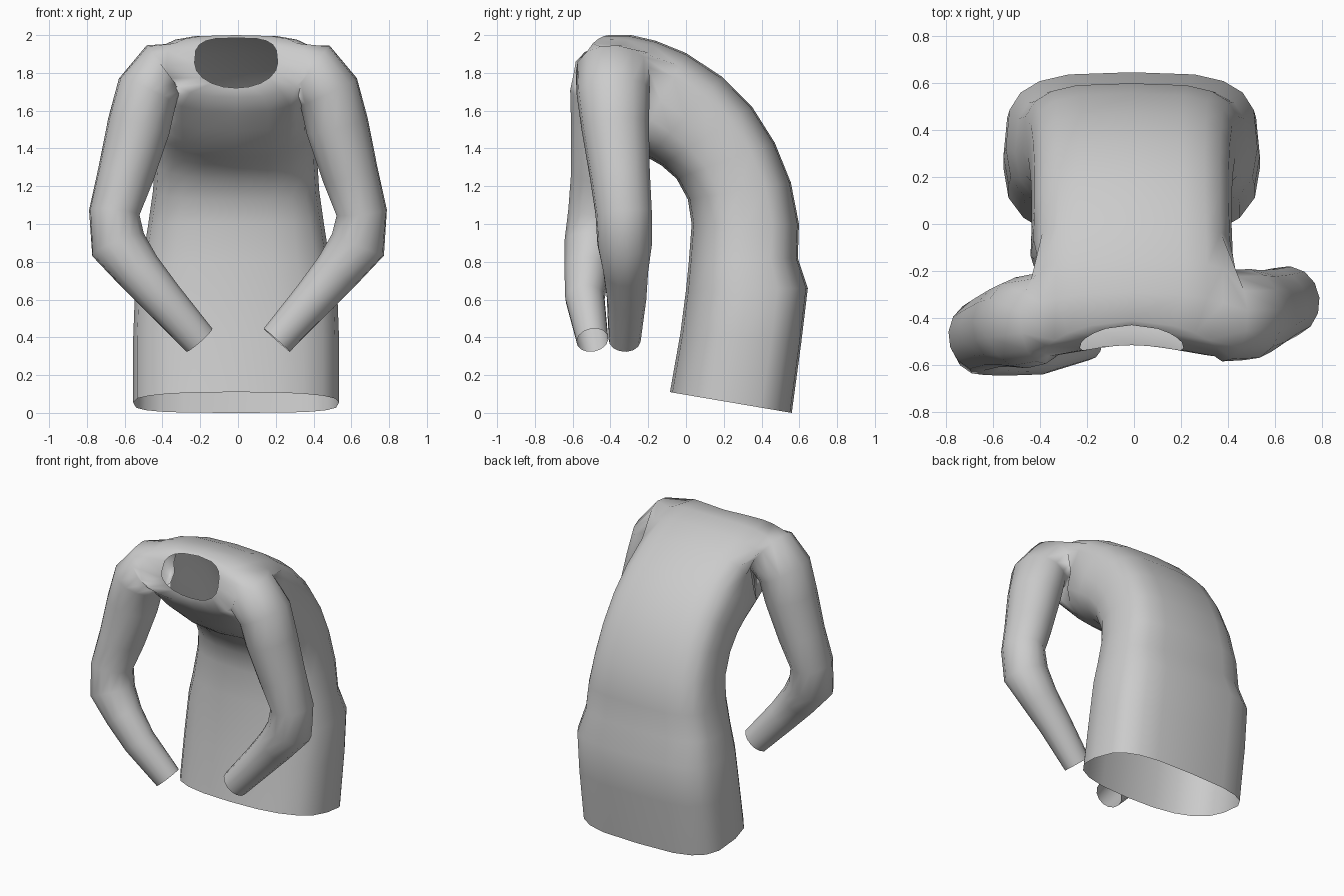
import bpy, bmesh
from math import sin, cos, pi, atan2
from mathutils import Vector

if "Cube" in bpy.data.objects:
    bpy.data.objects.remove(bpy.data.objects["Cube"])

SIDES = 20
# Body rings from hem to neck: front y, z, back y, z, half width, forward bow of the sides
BODY = [
    (-.085, .11, .56, 0, .545, 0),
    (-.03, .42, .61, .37, .545, 0),
    (0, .65, .645, .66, .535, 0),
    (.015, .8, .592, .82, .495, 0),
    (.03, 1.0, .598, 1.0, .465, 0),
    (.01, 1.13, .555, 1.22, .44, 0),
    (-.05, 1.24, .47, 1.43, .43, 0),
    (-.13, 1.31, .35, 1.62, .425, 0),
    (-.2, 1.35, .19, 1.78, .425, 0),
    (-.27, 1.4, 0, 1.905, .43, 0),
    (-.37, 1.49, -.16, 1.97, .44, 0),
    (-.45, 1.59, -.29, 2.0, .44, .03),
    (-.51, 1.67, -.41, 2.0, .37, .09),
    (-.515, 1.72, -.43, 1.985, .22, .055),
]
# Sleeve stations: outward x, z, radius across, radius along y, left y, right y
SLEEVE = [
    (.385, 1.815, .165, .195, -.39, -.4),
    (.48, 1.7, .167, .195, -.385, -.42),
    (.525, 1.52, .168, .18, -.375, -.43),
    (.595, 1.26, .15, .16, -.35, -.45),
    (.655, 1.06, .135, .15, -.33, -.475),
    (.635, .89, .15, .145, -.325, -.5),
    (.525, .75, .125, .12, -.32, -.525),
    (.4, .605, .11, .105, -.315, -.535),
    (.205, .385, .093, .085, -.325, -.495),
]


def spow(v, e):
    return abs(v) ** e * (1 if v >= 0 else -1)


def body_ring(bm, row, neck):
    """Rounded section: squarer across the back than across the front."""
    fy, fz, by, bz, w, bow = row
    front, back = Vector((0, fy, fz)), Vector((0, by, bz))
    mid, half = (front + back) / 2, (back - front) / 2
    ring = []
    for i in range(SIDES):
        a = 2 * pi * i / SIDES
        e = 2 / ((2 if neck else 2.5) if sin(a) < 0 else 3.4)
        x = spow(cos(a), e)
        p = mid + half * spow(sin(a), e)
        ring.append(bm.verts.new((w * x - .01, p.y - bow * x * x, p.z)))
    return ring


def bridge(bm, a, b):
    n = len(a)
    for i in range(n):
        j = (i + 1) % n
        bm.faces.new((a[i], a[j], b[j], b[i]))


def add_sleeve(bm, loop, s):
    """Continue an open shoulder loop as a tube; s is +1 left, -1 right."""
    n = len(loop)
    pts = [Vector((x, yl if s > 0 else yr, z)) for x, z, _, _, yl, yr in SLEEVE]
    hole = [Vector((v.co.x * s, v.co.y, v.co.z)) for v in loop]
    centre = sum(hole, Vector()) / n
    phase, prev = None, loop
    for k, c in enumerate(pts):
        d = (pts[min(k + 1, len(pts) - 1)] - pts[max(k - 1, 0)]).normalized()
        if k == 0:
            d = Vector((.8, 0, -.6))
        u = d.cross(Vector((0, 1, 0))).normalized()
        v = d.cross(u)
        if phase is None:
            # Match the first ring to the shoulder loop so the tube does not twist
            ang = [atan2((h - centre).dot(v), (h - centre).dot(u)) for h in hole]
            turn = sum(sin(ang[(i + 1) % n] - ang[i]) for i in range(n))
            step = 2 * pi / n * (1 if turn > 0 else -1)
            phase = atan2(sum(sin(a - i * step) for i, a in enumerate(ang)),
                          sum(cos(a - i * step) for i, a in enumerate(ang)))
        ring = []
        for i in range(n):
            a = phase + i * step
            p = c + u * cos(a) * SLEEVE[k][2] + v * sin(a) * SLEEVE[k][3]
            ring.append(bm.verts.new((p.x * s, p.y, p.z)))
        bridge(bm, prev, ring)
        prev = ring


bm = bmesh.new()
rings = [body_ring(bm, row, row is BODY[-1]) for row in BODY]

# Body shell, leaving a shoulder opening on each side
LOW, HIGH, SPREAD = 9, 12, 2
side_mid = {1: 0, -1: SIDES // 2}
skip = {(r, (m + c) % SIDES) for m in side_mid.values()
        for r in range(LOW, HIGH) for c in range(-SPREAD, SPREAD)}
for r in range(len(rings) - 1):
    for i in range(SIDES):
        if (r, i) not in skip:
            j = (i + 1) % SIDES
            bm.faces.new((rings[r][i], rings[r][j], rings[r + 1][j], rings[r + 1][i]))

# Sleeves grown out of the openings
for s, m in side_mid.items():
    path = [(LOW, c) for c in range(-SPREAD, SPREAD)]
    path += [(r, SPREAD) for r in range(LOW, HIGH)]
    path += [(HIGH, c) for c in range(SPREAD, -SPREAD, -1)]
    path += [(r, -SPREAD) for r in range(HIGH, LOW, -1)]
    add_sleeve(bm, [rings[r][(m + c) % SIDES] for r, c in path], s)

bmesh.ops.delete(bm, geom=[v for v in bm.verts if not v.link_faces], context='VERTS')
bmesh.ops.recalc_face_normals(bm, faces=bm.faces[:])
bm.normal_update()
if max(bm.faces, key=lambda f: f.calc_center_median().z).normal.z < 0:
    bmesh.ops.reverse_faces(bm, faces=bm.faces[:])
for f in bm.faces:
    f.smooth = True

mesh = bpy.data.meshes.new("long_sleeved_top")
bm.to_mesh(mesh)
bm.free()
top = bpy.data.objects.new("long_sleeved_top", mesh)
bpy.context.collection.objects.link(top)

# Cloth colour
cloth = bpy.data.materials.new("light_grey_cloth")
cloth.use_nodes = True
grey = (.6, .6, .6, 1)
cloth.diffuse_color = grey
cloth.node_tree.nodes["Principled BSDF"].inputs["Base Color"].default_value = grey
mesh.materials.append(cloth)
